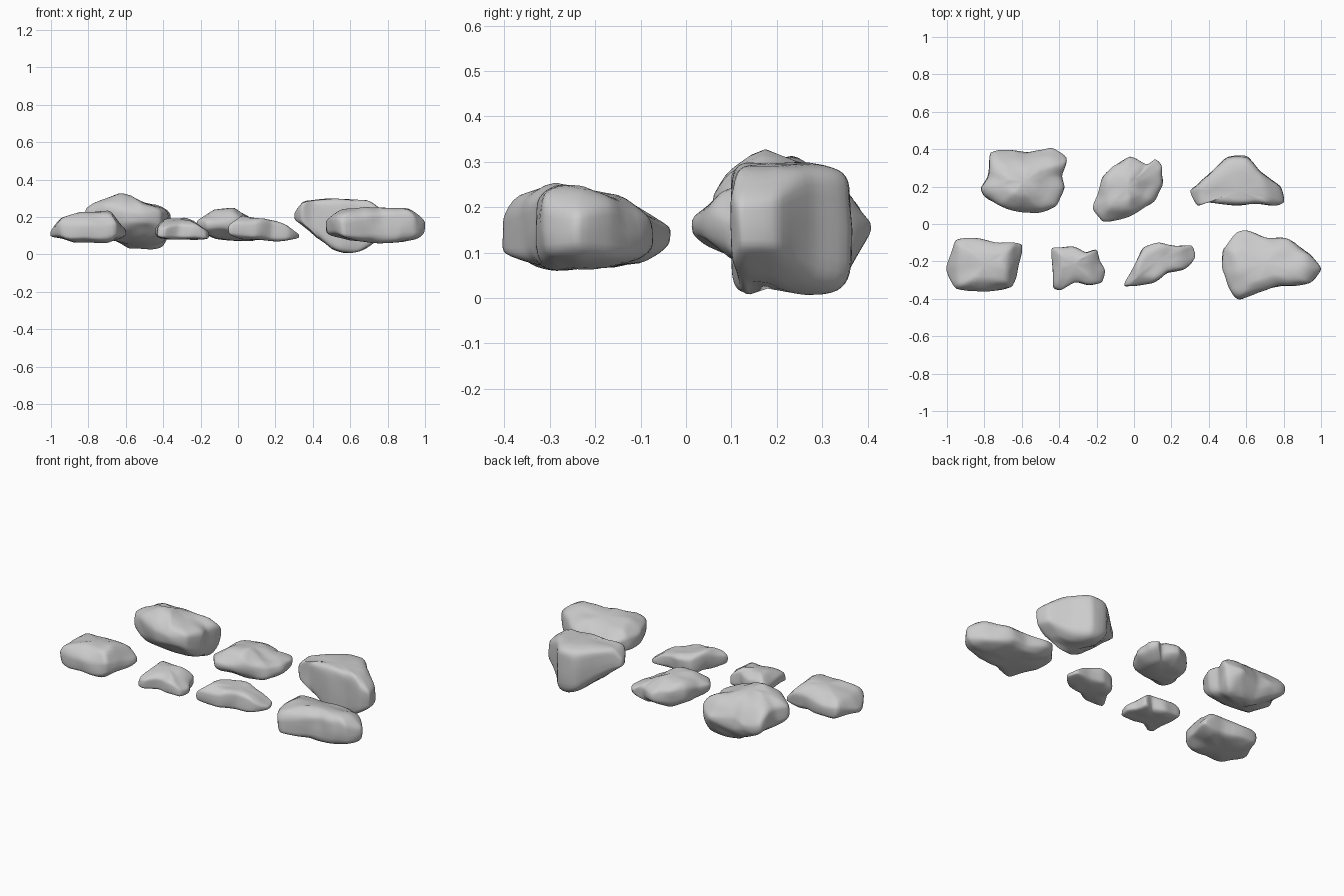
import bpy, bmesh, math
from mathutils import Vector, noise


def lerp_profile(profile, t):
    """Piecewise linear height along a silhouette [(position, height), ...]."""
    if t <= profile[0][0]:
        return profile[0][1]
    for (a, ha), (b, hb) in zip(profile, profile[1:]):
        if t <= b:
            return ha + (hb - ha) * (t - a) / (b - a)
    return profile[-1][1]


def smooth_outline(pts, steps=5):
    """Closed, slightly tightened spline through the plan outline."""
    out, n = [], len(pts)
    for i in range(n):
        p0, p1, p2, p3 = (Vector(pts[(i + k) % n]) for k in (-1, 0, 1, 2))
        m1, m2 = (p2 - p0) * 0.3, (p3 - p1) * 0.3
        for s in range(steps):
            t = s / steps
            out.append(p1 * (2*t**3 - 3*t*t + 1) + m1 * (t**3 - 2*t*t + t)
                       + p2 * (3*t*t - 2*t**3) + m2 * (t**3 - t*t))
    return out


def rock(name, centre, outline, top_x, bot_x, top_y, bot_y, power=3.5, rough=0.01, rings=10):
    """Plan outline lofted to top and bottom, bounded by front and side silhouettes."""
    ring = smooth_outline(outline)
    centre = Vector(centre)
    bm = bmesh.new()

    def add(p, h):
        hi = min(lerp_profile(top_x, p.x), lerp_profile(top_y, p.y))
        lo = max(lerp_profile(bot_x, p.x), lerp_profile(bot_y, p.y))
        z = (hi + lo) / 2 + h * max(hi - lo, 0.02) / 2
        co = Vector((p.x, p.y, z))
        return bm.verts.new(co + noise.noise_vector(co * 11) * rough)

    loops = []
    for k in range(1 - rings, rings):
        a = k / rings * math.pi / 2
        e = 2 / power
        s = math.cos(a) ** e
        h = math.copysign(abs(math.sin(a)) ** e, a)
        loops.append([add(centre + (p - centre) * s, h) for p in ring])
    n = len(ring)
    for lower, upper in zip(loops, loops[1:]):
        for i in range(n):
            j = (i + 1) % n
            bm.faces.new((lower[i], lower[j], upper[j], upper[i]))
    for loop, h in ((loops[0], -1), (loops[-1], 1)):
        pole = add(centre, h)
        for i in range(n):
            bm.faces.new((loop[i], loop[(i + 1) % n], pole))
    for _ in range(2):
        bmesh.ops.smooth_vert(bm, verts=bm.verts, factor=0.25,
                              use_axis_x=False, use_axis_y=False, use_axis_z=True)
    bmesh.ops.recalc_face_normals(bm, faces=bm.faces)
    me = bpy.data.meshes.new(name)
    bm.to_mesh(me)
    bm.free()
    for f in me.polygons:
        f.use_smooth = True
    bpy.context.collection.objects.link(bpy.data.objects.new(name, me))


# Back row
rock("rock_back_left", (-.59, .23),
     [(-.76, .38), (-.65, .40), (-.57, .38), (-.44, .41), (-.36, .35), (-.38, .26), (-.37, .19),
      (-.41, .10), (-.50, .06), (-.61, .06), (-.72, .10), (-.80, .15), (-.82, .19), (-.78, .25)],
     [(-.82, .26), (-.72, .295), (-.63, .33), (-.57, .32), (-.50, .275), (-.37, .265)],
     [(-.82, .15), (-.70, .09), (-.58, .03), (-.40, .02), (-.36, .10)],
     [(.05, .24), (.10, .29), (.17, .33), (.25, .31), (.35, .24), (.41, .18)],
     [(.05, .15), (.11, .11), (.20, .06), (.30, .02), (.35, .03), (.41, .14)], 4)
rock("rock_back_middle", (-.04, .19),
     [(-.02, .36), (.07, .32), (.11, .34), (.15, .30), (.15, .20), (.11, .12), (0, .06),
      (-.09, .03), (-.17, .02), (-.22, .08), (-.20, .16), (-.17, .24), (-.11, .31)],
     [(-.21, .20), (-.13, .245), (-.02, .245), (.05, .20), (.15, .18)],
     [(-.21, .12), (-.12, .08), (.08, .08), (.15, .10)],
     [(.02, .19), (.08, .24), (.15, .25), (.26, .24), (.36, .19)],
     [(.02, .12), (.10, .08), (.28, .08), (.36, .11)], 3.6, 0.013)
rock("rock_back_right", (.56, .18),
     [(.30, .18), (.34, .21), (.49, .35), (.60, .36), (.68, .28), (.78, .20),
      (.80, .12), (.75, .10), (.65, .11), (.54, .10), (.40, .115), (.34, .10)],
     [(.30, .23), (.35, .29), (.50, .30), (.70, .29), (.80, .22)],
     [(.30, .18), (.38, .13), (.50, .03), (.58, 0), (.66, .02), (.80, .10)],
     [(.10, .295), (.20, .305), (.36, .29)],
     [(.10, .01), (.20, 0), (.36, .01)], 6, 0.006)

# Front row
rock("rock_front_left", (-.80, -.22),
     [(-.95, -.09), (-.89, -.075), (-.72, -.10), (-.60, -.11), (-.62, -.24),
      (-.65, -.34), (-.80, -.36), (-.95, -.35), (-1, -.23)],
     [(-1, .13), (-.94, .20), (-.84, .225), (-.68, .235), (-.60, .15)],
     [(-1, .09), (-.85, .065), (-.72, .06), (-.60, .09)],
     [(-.36, .17), (-.31, .22), (-.20, .24), (-.07, .18)],
     [(-.36, .07), (-.25, .06), (-.07, .08)], 4.5)
rock("rock_front_second", (-.32, -.22),
     [(-.44, -.13), (-.33, -.12), (-.26, -.15), (-.20, -.14), (-.18, -.20), (-.16, -.25),
      (-.17, -.31), (-.25, -.325), (-.32, -.315), (-.39, -.35), (-.43, -.34), (-.435, -.24)],
     [(-.44, .15), (-.39, .19), (-.29, .20), (-.24, .18), (-.16, .13)],
     [(-.44, .09), (-.35, .08), (-.16, .08)],
     [(-.35, .15), (-.28, .18), (-.20, .20), (-.12, .17)],
     [(-.35, .085), (-.22, .075), (-.12, .085)], 5, 0.008)
rock("rock_front_third", (.13, -.20),
     [(-.05, -.32), (-.02, -.26), (.01, -.21), (.05, -.13), (.13, -.10), (.22, -.115),
      (.31, -.12), (.33, -.18), (.27, -.24), (.18, -.26), (.09, -.32), (-.04, -.335)],
     [(-.05, .16), (.02, .21), (.15, .19), (.25, .16), (.33, .11)],
     [(-.05, .10), (.02, .08), (.20, .07), (.33, .08)],
     [(-.33, .18), (-.26, .21), (-.18, .21), (-.10, .18)],
     [(-.33, .085), (-.22, .07), (-.10, .085)], 5, 0.008)
rock("rock_front_right", (.70, -.21),
     [(.48, -.13), (.55, -.05), (.60, -.04), (.72, -.07), (.81, -.08), (.94, -.16), (1, -.24),
      (.95, -.31), (.87, -.33), (.78, -.33), (.68, -.36), (.56, -.405), (.51, -.34), (.47, -.25)],
     [(.47, .20), (.55, .24), (.72, .255), (.90, .245), (1, .21)],
     [(.47, .10), (.55, .085), (.72, .055), (.95, .075), (1, .09)],
     [(-.41, .19), (-.37, .23), (-.27, .255), (-.15, .225), (-.04, .17)],
     [(-.41, .07), (-.28, .055), (-.10, .075), (-.04, .11)], 4.8)
